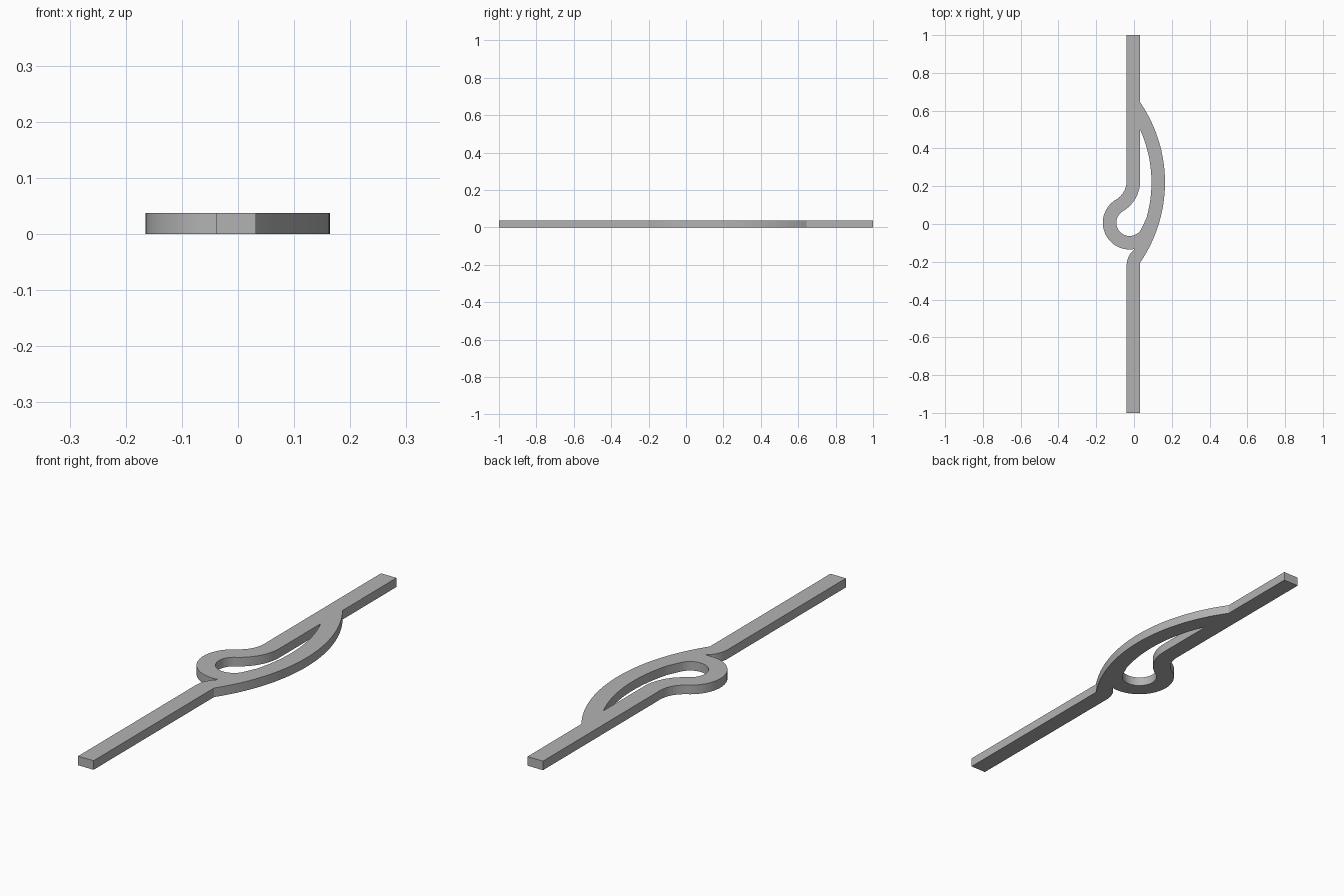
import bpy
import bmesh
from math import radians, degrees, sin, cos, asin, acos
from mathutils import Vector

if "Cube" in bpy.data.objects:
    bpy.data.objects.remove(bpy.data.objects["Cube"])

HEIGHT = 0.038
WIDTH = 0.0715
LEFT, RIGHT = -0.039, 0.0325
MID = (LEFT + RIGHT) / 2


def arc(centre, radius, start, end, steps=24):
    """Points along a circular arc, angles in degrees."""
    angles = [radians(start + (end - start) * i / steps) for i in range(steps + 1)]
    return [(centre[0] + radius * cos(a), centre[1] + radius * sin(a)) for a in angles]


# Wide bow on the left side
bow_centre, bow_outer = (-0.586, 0.22), 0.75
bow_inner = bow_outer - WIDTH
bow_reach = RIGHT - bow_centre[0]
outer_angle = degrees(acos(bow_reach / bow_outer))
inner_angle = degrees(acos(bow_reach / bow_inner))
low_angle = degrees(asin((0.03 - bow_centre[1]) / bow_inner))

# Round return loop, and the bend tangent to it and to the straight channel
loop_centre, loop_outer = (-0.023, 0.007), 0.142
loop_inner = loop_outer - WIDTH
loop_mid = loop_outer - WIDTH / 2
join = 120.6
c, s = cos(radians(join)), sin(radians(join))
bend_mid = (MID - loop_centre[0] - loop_mid * c) / (1 + c)
bend_centre = (MID - bend_mid, loop_centre[1] + (loop_mid + bend_mid) * s)
bend_small, bend_large = bend_mid - WIDTH / 2, bend_mid + WIDTH / 2

# Small curved notch under the loop
notch_radius = 0.109
notch_centre = (LEFT + notch_radius, -0.22)

outline = [(RIGHT, -1)]
outline += arc(bow_centre, bow_outer, -outer_angle, outer_angle, 40)
outline += [(RIGHT, 1), (LEFT, 1)]
outline += arc(bend_centre, bend_small, 0, join - 180, 14)
outline += arc(loop_centre, loop_outer, join, 280, 36)[1:]
outline += arc(notch_centre, notch_radius, 128, 180, 12)
outline += [(LEFT, -1)]

opening = arc(bow_centre, bow_inner, inner_angle, low_angle, 32)
opening += arc(loop_centre, loop_inner, 330, join, 40)
opening += arc(bend_centre, bend_large, join - 180, 0, 14)[1:]

# Fill the outline around its opening, then extrude to thickness
bm = bmesh.new()
edges = []
for loop in (outline, opening):
    verts = [bm.verts.new((x, y, 0)) for x, y in loop]
    edges += [bm.edges.new((v, verts[i - 1])) for i, v in enumerate(verts)]
bmesh.ops.triangle_fill(bm, edges=edges, use_beauty=True, normal=Vector((0, 0, 1)))
extruded = bmesh.ops.extrude_face_region(bm, geom=bm.faces[:], use_keep_orig=True)
top = [g for g in extruded["geom"] if isinstance(g, bmesh.types.BMVert)]
bmesh.ops.translate(bm, verts=top, vec=(0, 0, HEIGHT))
bmesh.ops.recalc_face_normals(bm, faces=bm.faces[:])

mesh = bpy.data.meshes.new("valve_channel")
bm.to_mesh(mesh)
bm.free()

# Grey material
grey = bpy.data.materials.new("grey")
grey.use_nodes = True
colour = (0.45, 0.45, 0.45, 1)
grey.diffuse_color = colour
grey.node_tree.nodes["Principled BSDF"].inputs["Base Color"].default_value = colour
mesh.materials.append(grey)

channel = bpy.data.objects.new("valve_channel", mesh)
bpy.context.collection.objects.link(channel)
bpy.ops.object.select_all(action="DESELECT")
channel.select_set(True)
bpy.context.view_layer.objects.active = channel
bpy.ops.object.shade_smooth_by_angle(angle=radians(25))
